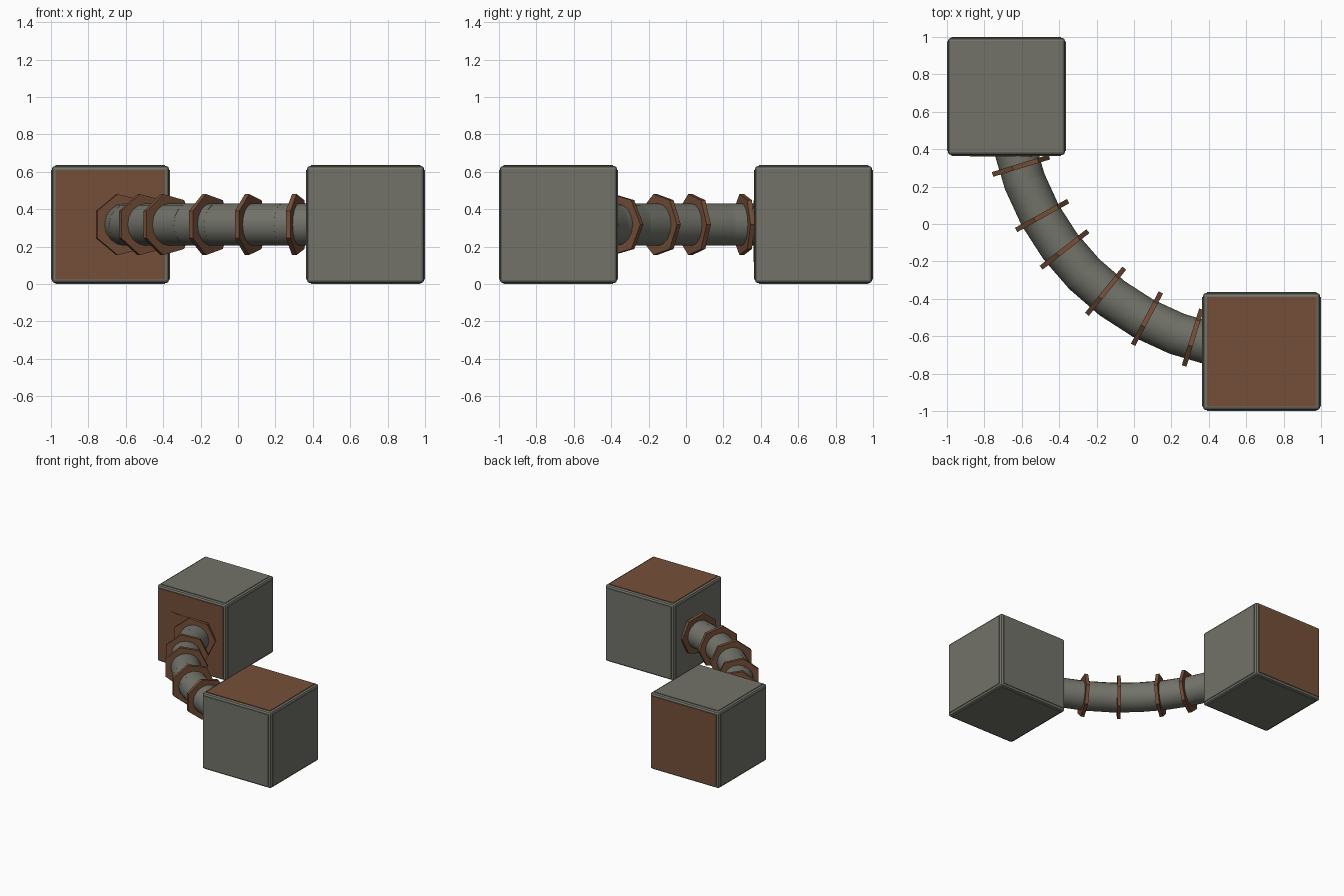
import bpy, bmesh, math
from mathutils import Vector, Matrix

if "Cube" in bpy.data.objects:
    bpy.data.objects.remove(bpy.data.objects["Cube"])


def material(name, rgb):
    m = bpy.data.materials.new(name)
    m.diffuse_color = (*rgb, 1)
    m.use_nodes = True
    m.node_tree.nodes["Principled BSDF"].inputs["Base Color"].default_value = m.diffuse_color
    return m


GRAY = material("warm gray", (0.168, 0.170, 0.143))
BROWN = material("rust brown", (0.178, 0.078, 0.040))


def finish(name, bm, mats):
    bmesh.ops.recalc_face_normals(bm, faces=bm.faces[:])
    me = bpy.data.meshes.new(name)
    bm.to_mesh(me)
    bm.free()
    ob = bpy.data.objects.new(name, me)
    bpy.context.collection.objects.link(ob)
    for m in mats:
        me.materials.append(m)
    return ob


def slab(name, centre, size, mat, bevel=0.0, rot=Matrix.Identity(4)):
    bm = bmesh.new()
    bmesh.ops.create_cube(bm, size=1)
    bmesh.ops.scale(bm, vec=size, verts=bm.verts)
    if bevel:
        bmesh.ops.bevel(bm, geom=bm.edges[:], offset=bevel, segments=2,
                        profile=0.5, affect='EDGES')
    bmesh.ops.transform(bm, matrix=Matrix.Translation(centre) @ rot, verts=bm.verts)
    return finish(name, bm, [mat])


# Boxes: bevelled core with a raised panel on every side
SIZE, LIFT, PANEL = 0.636, 0.005, 0.585
HALF = SIZE / 2


def box(name, cx, cy, brown_sides):
    c = Vector((cx, cy, HALF))
    core = SIZE - 2 * LIFT
    slab(name + "_core", c, (core,) * 3, GRAY, 0.016)
    for axis in range(3):
        for s in (-1, 1):
            d = Vector((0, 0, 0))
            d[axis] = s
            size = [PANEL] * 3
            size[axis] = 0.02
            mat = BROWN if (axis, s) in brown_sides else GRAY
            slab(f"{name}_panel_{'xyz'[axis]}{'+' if s > 0 else '-'}",
                 c + d * (HALF - 0.01), size, mat)


box("back_box", -1 + HALF, 1 - HALF, {(1, -1), (1, 1)})
box("front_box", 1 - HALF, -1 + HALF, {(2, 1)})

# Thin tilted plate on the back box
slab("mount_plate", (-0.71, 0.364, 0.283), (0.32, 0.006, 0.315), BROWN,
     rot=Matrix.Rotation(math.radians(2.5), 4, 'Y'))

# The pipe follows an arc in plan
ARC_C, ARC_R = Vector((0.719, 0.716, HALF)), 1.392


def arc(deg):
    a = math.radians(deg)
    return ARC_C - ARC_R * Vector((math.sin(a), math.cos(a), 0))


def prism(name, centre, deg, radius, depth, sides, mat):
    """Prism along the arc tangent, one corner facing the arc centre."""
    a = math.radians(deg)
    inward = Vector((math.sin(a), math.cos(a), 0))
    tangent = Vector((math.cos(a), -math.sin(a), 0))
    side = tangent.cross(inward)
    rot = Matrix((inward, side, tangent)).transposed().to_4x4()
    bm = bmesh.new()
    bottom, top = [[bm.verts.new((radius * math.cos(2 * math.pi * i / sides),
                                  radius * math.sin(2 * math.pi * i / sides), z))
                    for i in range(sides)] for z in (-depth / 2, depth / 2)]
    bm.faces.new(bottom)
    bm.faces.new(top)
    for i in range(sides):
        j = (i + 1) % sides
        bm.faces.new((bottom[i], bottom[j], top[j], top[i]))
    bmesh.ops.transform(bm, matrix=Matrix.Translation(centre) @ rot, verts=bm.verts)
    return finish(name, bm, [mat])


# Pipe: straight overlapping segments
START, END, N = 77.5, 12.5, 8
for i in range(N):
    d0 = START + (END - START) * i / N
    d1 = START + (END - START) * (i + 1) / N
    p, q = arc(d0), arc(d1)
    seg = prism(f"pipe_segment_{i + 1}", (p + q) / 2, (d0 + d1) / 2,
                0.113, (q - p).length + 0.02, 16, GRAY)
    bpy.context.view_layer.objects.active = seg
    seg.select_set(True)
    bpy.ops.object.shade_smooth_by_angle(angle=math.radians(40))
    seg.select_set(False)

# Seven-sided collars
for i, deg in enumerate((73, 61, 52, 39, 28, 17)):
    prism(f"collar_{i + 1}", arc(deg), deg, 0.167, 0.026, 7, BROWN)
